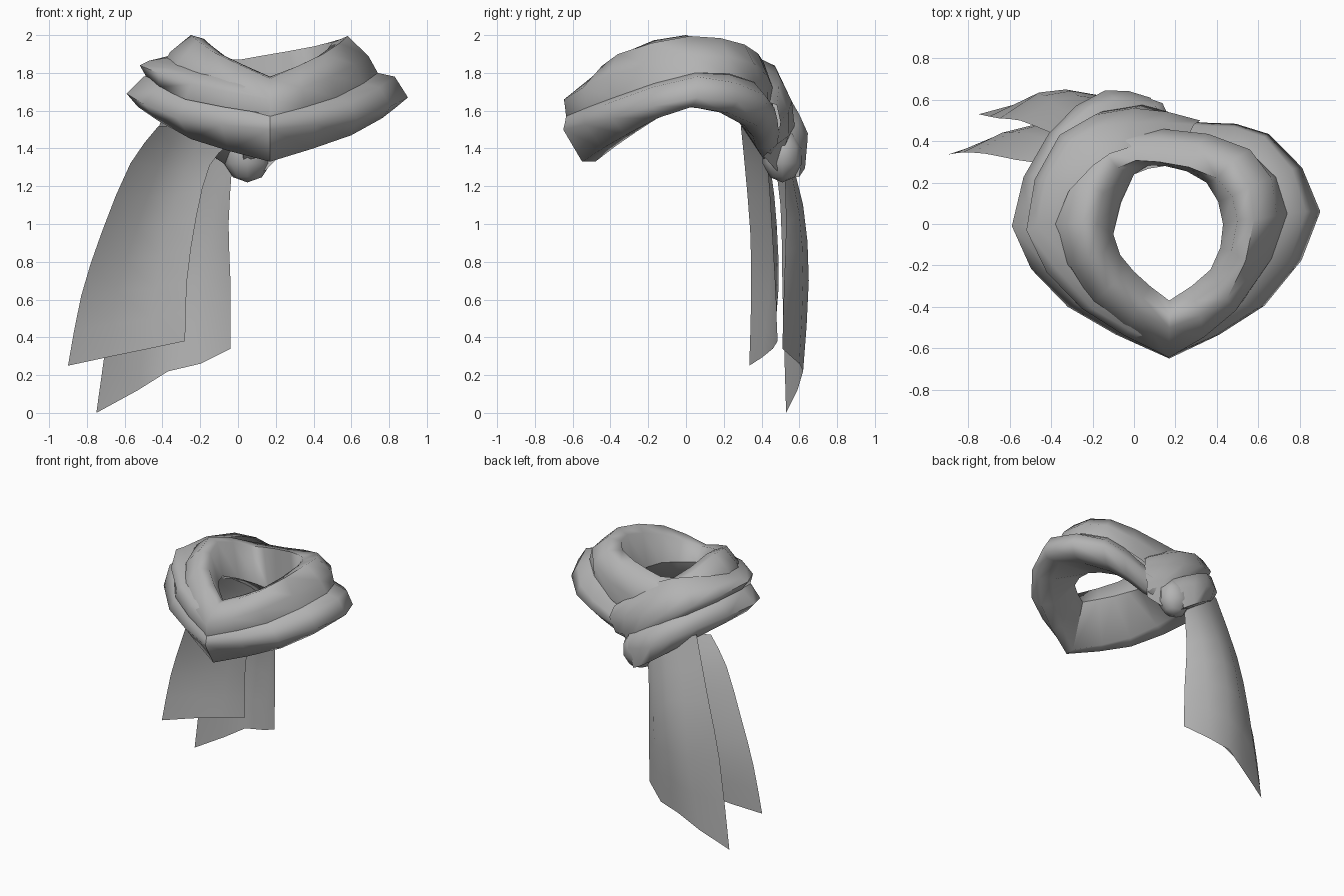
import bpy, bmesh, math
from mathutils import Vector

cube = bpy.data.objects.get("Cube")
if cube:
    bpy.data.objects.remove(cube)

cloth = bpy.data.materials.new("grey cloth")
cloth.use_nodes = True
cloth.diffuse_color = (0.45, 0.45, 0.45, 1)
cloth.node_tree.nodes["Principled BSDF"].inputs["Base Color"].default_value = (0.45, 0.45, 0.45, 1)


def spline(points, steps):
    """Smooth open path through the points."""
    p = [Vector(q) for q in points]
    p = [2 * p[0] - p[1]] + p + [2 * p[-1] - p[-2]]
    out = []
    for i in range(1, len(p) - 2):
        a, b, c, d = p[i - 1:i + 3]
        for s in range(steps):
            t = s / steps
            out.append(0.5 * (2 * b + (c - a) * t + (2 * a - 5 * b + 4 * c - d) * t * t
                              + (3 * b - a - 3 * c + d) * t ** 3))
    return out + [p[-2]]


def finish(name, bm, angle):
    bmesh.ops.remove_doubles(bm, verts=bm.verts, dist=0.0005)
    bmesh.ops.recalc_face_normals(bm, faces=bm.faces)
    mesh = bpy.data.meshes.new(name)
    bm.to_mesh(mesh)
    bm.free()
    mesh.materials.append(cloth)
    obj = bpy.data.objects.new(name, mesh)
    bpy.context.collection.objects.link(obj)
    bpy.ops.object.select_all(action="DESELECT")
    obj.select_set(True)
    bpy.context.view_layer.objects.active = obj
    bpy.ops.object.shade_smooth_by_angle(angle=math.radians(angle))


def loft(name, rails, ring=False, angle=75):
    """Skin between rails; a ring starts and ends at its pointed front."""
    bm = bmesh.new()
    rows = [[bm.verts.new(v) for v in spline(r + r[:1] if ring else r, 2)] for r in rails]
    for a, b in zip(rows, rows[1:]):
        for i in range(len(a) - 1):
            bm.faces.new((a[i], a[i + 1], b[i + 1], b[i]))
    finish(name, bm, angle)


# Upper collar rails, inside to outside, running front, left, back, right
loft("upper_collar", [
    [(.17, -.37, 1.68), (.37, -.22, 1.68), (.43, 0, 1.66), (.35, .2, 1.59),
     (.15, .28, 1.55), (0, .24, 1.6), (-.1, -.05, 1.75), (0, -.23, 1.73)],
    [(.17, -.44, 1.78), (.4, -.28, 1.87), (.5, .02, 1.96), (.4, .22, 1.94),
     (.12, .3, 1.89), (-.08, .27, 1.87), (-.18, 0, 1.98), (-.07, -.26, 1.89)],
    [(.17, -.5, 1.77), (.45, -.36, 1.9), (.58, .02, 1.995), (.48, .31, 1.95),
     (.12, .41, 1.86), (-.14, .35, 1.86), (-.25, 0, 2.0), (-.13, -.32, 1.91)],
    [(.17, -.645, 1.66), (.49, -.42, 1.78), (.69, .04, 1.89), (.56, .36, 1.85),
     (.13, .46, 1.72), (-.22, .38, 1.78), (-.36, 0, 1.91), (-.2, -.38, 1.78)],
    [(.17, -.635, 1.57), (.52, -.38, 1.67), (.74, .05, 1.8), (.55, .36, 1.75),
     (.13, .46, 1.56), (-.23, .4, 1.7), (-.42, 0, 1.8), (-.22, -.36, 1.68)],
], ring=True)

# Lower roll on the left side, tucking in behind the knot
loft("lower_band_left", [
    [(.17, -.635, 1.57), (.52, -.38, 1.67), (.74, .05, 1.8), (.55, .36, 1.75), (.3, .42, 1.62), (.05, .46, 1.5)],
    [(.17, -.64, 1.54), (.59, -.41, 1.64), (.83, .06, 1.78), (.63, .42, 1.68), (.33, .475, 1.55), (.05, .5, 1.46)],
    [(.17, -.65, 1.5), (.63, -.395, 1.56), (.9, .06, 1.67), (.65, .435, 1.6), (.33, .49, 1.5), (.05, .52, 1.42)],
    [(.17, -.55, 1.33), (.6, -.32, 1.47), (.84, .03, 1.62), (.58, .38, 1.52), (.28, .43, 1.4), (.05, .48, 1.32)],
    [(.17, -.48, 1.33), (.53, -.26, 1.49), (.72, .02, 1.63), (.48, .31, 1.52), (.23, .37, 1.41), (.03, .42, 1.33)],
    [(.17, -.37, 1.68), (.37, -.22, 1.68), (.43, 0, 1.66), (.35, .2, 1.59), (.15, .28, 1.55), (0, .24, 1.6)],
])

# Lower roll on the right side, dropping across the back into the knot
loft("lower_band_right", [
    [(.17, -.635, 1.57), (-.22, -.36, 1.68), (-.42, 0, 1.8), (-.25, .41, 1.7), (-.03, .5, 1.58), (.11, .5, 1.49)],
    [(.17, -.64, 1.54), (-.28, -.385, 1.65), (-.5, 0, 1.78), (-.34, .46, 1.71), (-.08, .6, 1.58), (.11, .56, 1.48)],
    [(.17, -.65, 1.5), (-.32, -.4, 1.56), (-.59, -.01, 1.69), (-.41, .44, 1.62), (-.14, .645, 1.48), (.08, .61, 1.4)],
    [(.17, -.55, 1.33), (-.25, -.33, 1.45), (-.53, 0, 1.62), (-.38, .42, 1.53), (-.12, .63, 1.35), (.04, .6, 1.25)],
    [(.17, -.48, 1.33), (-.2, -.28, 1.48), (-.42, 0, 1.64), (-.3, .35, 1.54), (-.09, .5, 1.33), (.04, .5, 1.25)],
    [(.17, -.37, 1.68), (0, -.23, 1.73), (-.1, -.05, 1.75), (0, .24, 1.6), (.08, .27, 1.56), (.15, .28, 1.55)],
])

# Middle wrap: from the front, around the right side, then down and under the back
loft("middle_wrap", [
    [(.17, -.53, 1.74), (-.15, -.37, 1.8), (-.38, 0, 1.88), (-.2, .28, 1.91), (-.02, .37, 1.86), (.26, .42, 1.65)],
    [(.17, -.59, 1.698), (-.2, -.41, 1.78), (-.47, -.01, 1.865), (-.31, .4, 1.865), (-.02, .49, 1.79), (.29, .48, 1.63)],
    [(.17, -.646, 1.66), (-.25, -.41, 1.74), (-.52, -.03, 1.84), (-.36, .43, 1.78), (0, .56, 1.65), (.32, .5, 1.54)],
    [(.17, -.635, 1.58), (-.28, -.38, 1.66), (-.48, 0, 1.77), (-.32, .45, 1.7), (.04, .575, 1.52), (.28, .48, 1.42)],
    [(.17, -.6, 1.6), (-.22, -.33, 1.67), (-.4, 0, 1.77), (-.25, .38, 1.7), (.05, .52, 1.27), (.22, .41, 1.36)],
])

# Knot at the back
bm = bmesh.new()
bmesh.ops.create_uvsphere(bm, u_segments=8, v_segments=5, radius=1)
for v in bm.verts:
    v.co = Vector((v.co.x * .13 + .05, v.co.y * .11 + .51, v.co.z * .145 + 1.365))
finish("knot", bm, 75)

# Hanging tails: columns from one long edge to the other, top to bottom
loft("rear_tail", [
    [(-.4, .44, 1.57), (-.55, .5, 1.1), (-.65, .51, .68), (-.75, .53, 0)],
    [(-.28, .5, 1.52), (-.4, .59, 1.1), (-.46, .635, .68), (-.53, .59, .12)],
    [(-.18, .52, 1.46), (-.27, .62, 1.1), (-.33, .65, .7), (-.37, .62, .22)],
    [(-.09, .53, 1.4), (-.13, .6, 1.05), (-.16, .62, .7), (-.2, .6, .26)],
    [(-.03, .52, 1.33), (-.05, .53, 1.0), (-.04, .52, .7), (-.04, .51, .34)],
])
loft("front_tail", [
    [(-.42, .29, 1.52), (-.57, .31, 1.32), (-.72, .34, .96), (-.83, .345, .62), (-.9, .335, .25)],
    [(-.3, .36, 1.52), (-.42, .41, 1.3), (-.54, .44, .97), (-.64, .44, .64), (-.69, .405, .295)],
    [(-.18, .4, 1.48), (-.28, .45, 1.28), (-.37, .48, 1.0), (-.44, .49, .66), (-.47, .46, .34)],
    [(-.05, .4, 1.42), (-.15, .43, 1.31), (-.22, .45, 1.04), (-.27, .47, .7), (-.28, .485, .38)],
])
